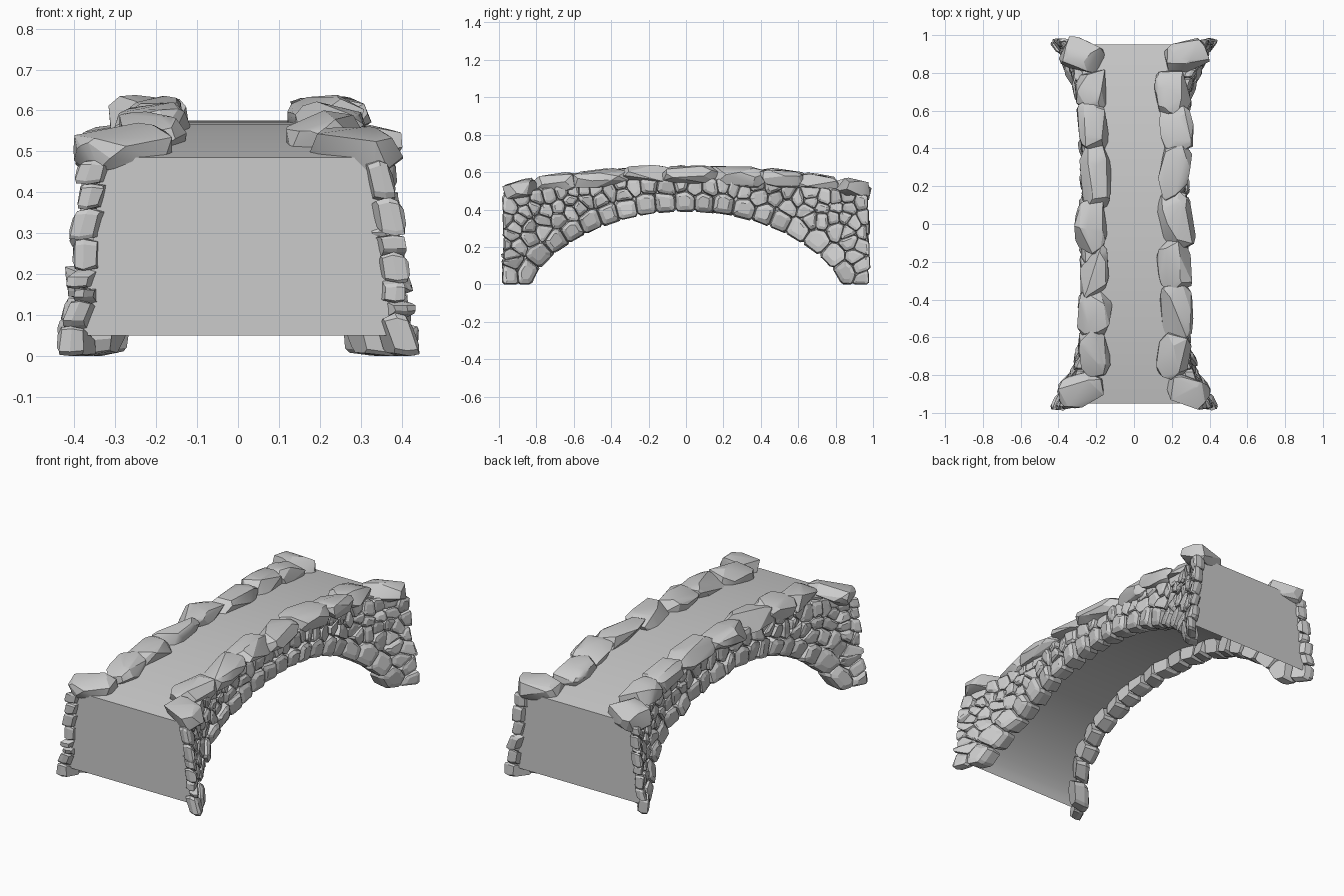
import bpy, bmesh, math, random
from mathutils import Vector, Matrix

if "Cube" in bpy.data.objects:
    bpy.data.objects.remove(bpy.data.objects["Cube"])

random.seed(7)
SPAN = 0.82


def deck(y):
    return 0.485 + 0.09 * (1 - (y / 0.95) ** 2)


def arch(y):
    # lower edge of the arch stones: between an ellipse and a circular arc
    y = min(abs(y), SPAN)
    ell = 0.39 * math.sqrt(1 - (y / SPAN) ** 2)
    circ = math.sqrt(1.057 ** 2 - y * y) - 0.667
    return max(0, 0.5 * (ell + circ))


def wall(y, z):
    # half width of the bridge: flares and batters towards the ends
    t = min(1, max(0, (abs(y) - 0.55) / 0.42))
    return 0.26 + 0.115 * t ** 1.7 + (0.45 - z) * 0.12 * t


def finish(bm, name, angle=None):
    bmesh.ops.recalc_face_normals(bm, faces=bm.faces[:])
    me = bpy.data.meshes.new(name)
    bm.to_mesh(me)
    bm.free()
    ob = bpy.data.objects.new(name, me)
    bpy.context.collection.objects.link(ob)
    if angle:
        bpy.ops.object.select_all(action='DESELECT')
        ob.select_set(True)
        bpy.context.view_layer.objects.active = ob
        bpy.ops.object.shade_smooth_by_angle(angle=math.radians(angle))
    return ob


# Smooth core: deck, end faces and a vault set back behind the arch stones
bm = bmesh.new()
rings = []
for i in range(-14, 15):
    y = 0.95 * math.sin(math.pi / 2 * i / 14)
    top, bot = deck(y), 0.05 + arch(y * SPAN / 0.95) * 1.06
    rings.append([bm.verts.new((s * (wall(y, z) - 0.03), y, z))
                  for s, z in ((-1, bot), (1, bot), (1, top), (-1, top))])
for a, b in zip(rings, rings[1:]):
    for i in range(4):
        j = (i + 1) % 4
        bm.faces.new((a[i], a[j], b[j], b[i]))
bm.faces.new(rings[0])
bm.faces.new(rings[-1])
finish(bm, "bridge_core", 30)

# Arch ring: evenly spaced points and normals along the underside
path = [Vector((SPAN * math.sin(math.pi / 2 * i / 300), 0)) for i in range(-300, 301)]
for p in path:
    p.y = arch(p.x)
length = [0]
for a, b in zip(path, path[1:]):
    length.append(length[-1] + (b - a).length)


def on_arch(s):
    i = next((k for k in range(1, 600) if length[k] >= s), 599)
    d = (path[i + 1] - path[i - 1]).normalized()
    return path[i], Vector((-d.y, d.x))


def clip(poly, mid, n):
    # keep the part of a polygon behind a line
    out = []
    for a, b in zip(poly, poly[1:] + poly[:1]):
        da, db = (a - mid).dot(n), (b - mid).dot(n)
        if da <= 0:
            out.append(a)
        if da * db < 0:
            out.append(a.lerp(b, da / (da - db)))
    return out


def add_stone(bm, side, poly, bulge, back):
    # cut the corners of the outline, then stack shrinking loops into a pillow
    loop = []
    for a, b in zip(poly, poly[1:] + poly[:1]):
        if (b - a).length > 0.008:
            loop += [a.lerp(b, 0.14), a.lerp(b, 0.86)]
    if len(loop) < 6:
        return
    c = sum(loop, Vector((0, 0))) / len(loop)
    tilt = Vector((random.uniform(-.25, .25), random.uniform(-.25, .25)))
    levels = []
    for k, d in ((0.85, back), (1.03, -0.015), (0.92, bulge * 0.55), (0.55, bulge)):
        vs = []
        for p in loop:
            q = c + (p - c) * (k * random.uniform(0.94, 1.04))
            dx = d + (q - c).dot(tilt) + random.uniform(-.003, .003)
            vs.append(bm.verts.new((side * (wall(q.x, q.y) + dx), q.x, max(q.y, 0))))
        levels.append(vs)
    n = len(loop)
    for a, b in zip(levels, levels[1:]):
        for i in range(n):
            bm.faces.new((a[i], a[(i + 1) % n], b[(i + 1) % n], b[i]))
    bm.faces.new(levels[0])
    bm.faces.new(levels[-1])


def build_wall(side, name):
    ring, ghosts, fill = [], [], []
    count = 19
    for i in range(count):
        p, n = on_arch(length[-1] * (i + 0.5 + random.uniform(-.15, .15)) / count)
        ring.append(p + n * 0.056)
        ghosts.append(p - n * 0.056)
    # scattered rubble between the arch ring and the coping
    for _ in range(6000):
        p = Vector((random.uniform(-.97, .97), random.uniform(0.03, 0.55)))
        if p.y > deck(p.x) - 0.03:
            continue
        if abs(p.x) < SPAN and p.y < arch(p.x):
            continue
        if min((p - q).length for q in path[::6]) < 0.135:
            continue
        if all(Vector(((p - q).x * 0.85, (p - q).y * 1.1)).length > 0.047 for q in fill):
            fill.append(p)
    seeds = ring + fill + ghosts
    bm = bmesh.new()
    for i, p in enumerate(ring + fill):
        r = 0.13
        poly = [p + Vector(c) for c in ((-r, -r), (r, -r), (r, r), (-r, r))]
        for q in seeds:
            if q is not p and (q - p).length < 0.4:
                poly = clip(poly, (p + q) / 2, (q - p).normalized())
        poly = clip(poly, Vector((0, 0)), Vector((0, -1)))
        poly = clip(poly, Vector((random.uniform(.965, .985), 0)), Vector((1, 0)))
        poly = clip(poly, Vector((-random.uniform(.965, .985), 0)), Vector((-1, 0)))
        slope = 2 * 0.09 * p.x / 0.95 ** 2
        poly = clip(poly, Vector((p.x, deck(p.x) - 0.005)), Vector((slope, 1)).normalized())
        if len(poly) > 2:
            big = i < count
            bulge = random.uniform(0.018, 0.032) if big else random.uniform(0.006, 0.022)
            add_stone(bm, side, poly, bulge, -0.075 if big else -0.045)
    finish(bm, name)


def build_coping(side, name, stops):
    # chunky faceted boulders laid end to end along the deck edge
    bm = bmesh.new()
    last = len(stops) - 2
    for i, (a, b) in enumerate(zip(stops, stops[1:])):
        y, end = (a + b) / 2, i in (0, last)
        hx = 0.125 if end else random.uniform(0.082, 0.095)
        cx = 0.28 if end else 0.215 + random.uniform(-.012, .012)
        half = 0.088 if end else abs(a - b) / 2 + 0.035
        size = Vector((hx, half, random.uniform(.05, .06)))
        turn = side * math.copysign(0.3, y) if end else random.uniform(-.22, .22)
        slope = math.atan(-2 * 0.09 * y / 0.95 ** 2)
        m = (Matrix.Translation((side * cx, y, deck(y) + 0.01))
             @ Matrix.Rotation(turn, 4, 'Z') @ Matrix.Rotation(slope, 4, 'X')
             @ Matrix.Rotation(random.uniform(-.15, .15), 4, 'Y'))
        vs = []
        for k in range(28):
            d = Vector([random.gauss(0, 1) for _ in range(3)]).normalized()
            p = Vector([math.copysign(abs(c) ** 0.65, c) * s for c, s in zip(d, size)])
            vs.append(bm.verts.new(m @ p))
        res = bmesh.ops.convex_hull(bm, input=vs)
        junk = {g for g in res["geom_interior"] + res["geom_unused"]
                if isinstance(g, bmesh.types.BMVert)}
        bmesh.ops.delete(bm, geom=list(junk), context='VERTS')
    finish(bm, name, 22)


build_wall(1, "right_wall_stones")
build_wall(-1, "left_wall_stones")
build_coping(1, "right_coping_stones",
             [0.99, 0.79, 0.6, 0.41, 0.14, -0.11, -0.33, -0.6, -0.79, -0.99])
build_coping(-1, "left_coping_stones",
             [0.99, 0.8, 0.63, 0.4, 0.1, -0.13, -0.38, -0.57, -0.78, -0.98])
